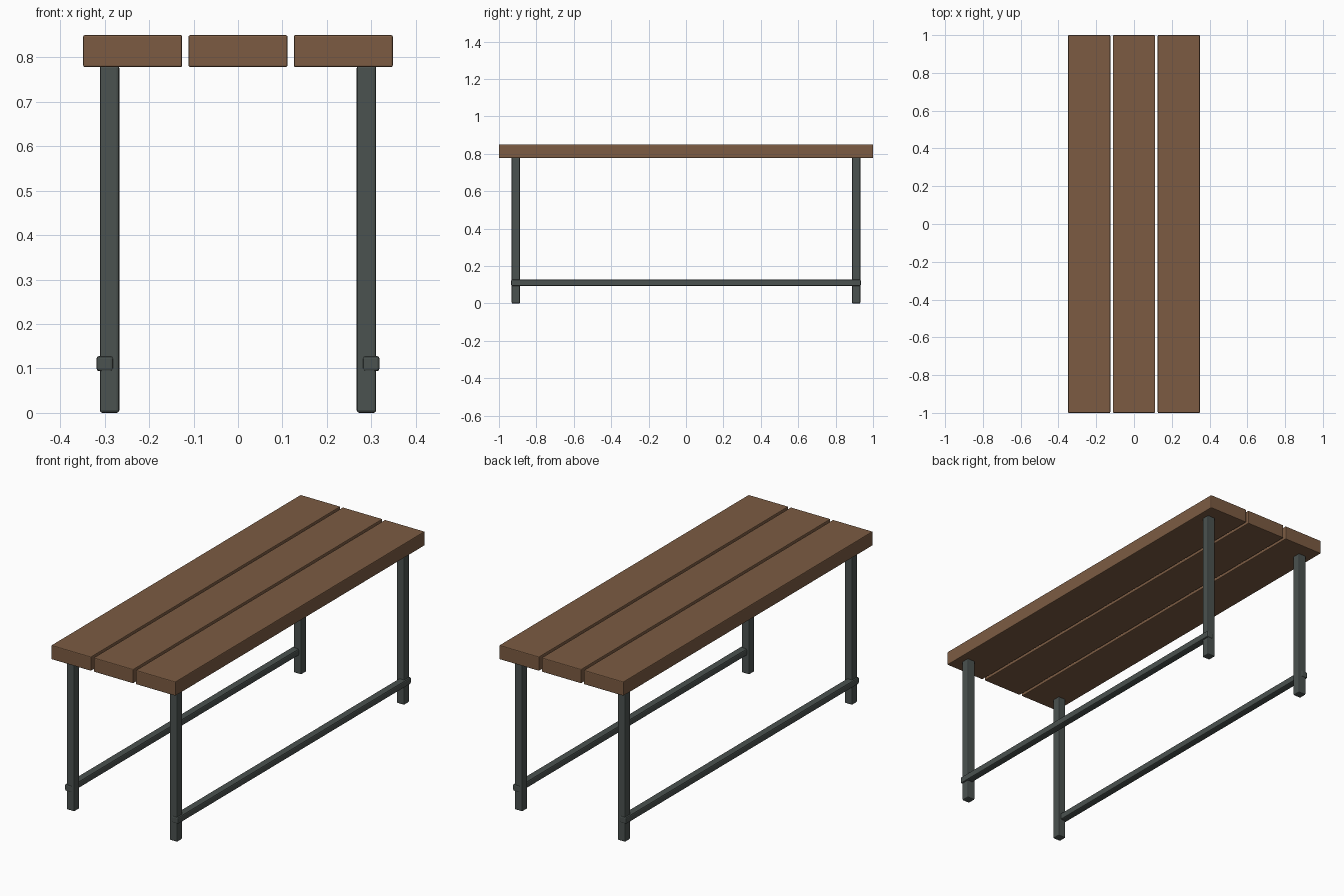
import bpy
import bmesh

if "Cube" in bpy.data.objects:
    bpy.data.objects.remove(bpy.data.objects["Cube"])


def material(name, rgb):
    mat = bpy.data.materials.new(name)
    mat.diffuse_color = (*rgb, 1)
    mat.use_nodes = True
    mat.node_tree.nodes["Principled BSDF"].inputs["Base Color"].default_value = mat.diffuse_color
    return mat


wood = material("brown_wood", (0.20, 0.105, 0.055))
metal = material("dark_metal", (0.07, 0.085, 0.08))


def rounded_box(name, center, size, bevel, mat):
    """Box with softly bevelled edges."""
    bm = bmesh.new()
    bmesh.ops.create_cube(bm, size=1)
    bmesh.ops.scale(bm, vec=size, verts=bm.verts)
    mesh = bpy.data.meshes.new(name)
    bm.to_mesh(mesh)
    bm.free()
    mesh.materials.append(mat)
    obj = bpy.data.objects.new(name, mesh)
    obj.location = center
    bpy.context.collection.objects.link(obj)
    mod = obj.modifiers.new("edge_bevel", 'BEVEL')
    mod.width = bevel
    mod.segments = 2
    return obj


# Three table top planks with narrow gaps
for name, x in (("left", -0.237), ("middle", 0), ("right", 0.237)):
    rounded_box(f"{name}_plank", (x, 0, 0.814), (0.223, 2.0, 0.072), 0.004, wood)

for side, sx in (("left", -1), ("right", 1)):
    # Square tube legs
    for end, sy in (("front", -1), ("back", 1)):
        rounded_box(f"{end}_{side}_leg", (sx * 0.289, sy * 0.91, 0.391),
                    (0.044, 0.044, 0.782), 0.006, metal)
    # Long low rail, standing slightly proud of the legs
    rounded_box(f"{side}_rail", (sx * 0.2995, 0, 0.111),
                (0.038, 1.87, 0.034), 0.006, metal)
